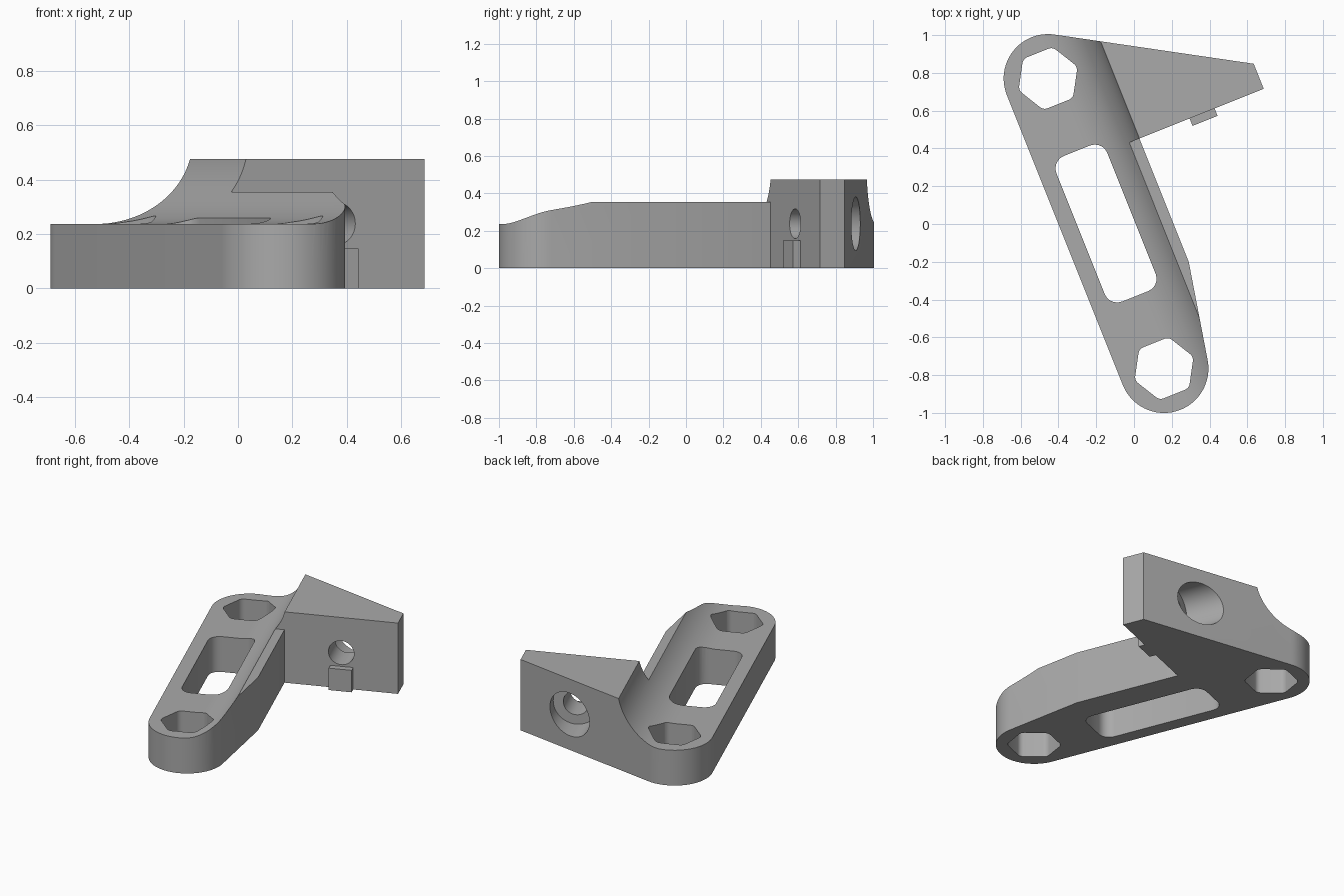
import bpy, bmesh, math

cube = bpy.data.objects.get("Cube")
if cube:
    bpy.data.objects.remove(cube, do_unlink=True)

grey = bpy.data.materials.new("plain grey")
grey.use_nodes = True
colour = (0.4, 0.4, 0.4, 1)
grey.diffuse_color = colour
grey.node_tree.nodes["Principled BSDF"].inputs["Base Color"].default_value = colour

# Main sizes, in a frame whose y axis runs along the bar
R = 0.235            # bar end radius, also low deck height
END = 0.827          # distance of end centres from the middle
SIDE = 0.331         # outer face of the raised rail
WALL = 0.352         # front face of the tall bracket
TOP, RAIL, DECK = 0.475, 0.355, 0.237
HOLE_X = 0.685


def arc(cx, cy, r, a0, a1, n=24):
    steps = [math.radians(a0 + (a1 - a0) * i / n) for i in range(n + 1)]
    return [(cx + r * math.cos(a), cy + r * math.sin(a)) for a in steps]


def prism(name, pts, lo, hi, axis="z"):
    """Extrude an outline along z, or an (x, z) outline along y."""
    bm = bmesh.new()
    place = (lambda p, t: (p[0], p[1], t)) if axis == "z" else (lambda p, t: (p[0], t, p[1]))
    a, b = [[bm.verts.new(place(p, t)) for p in pts] for t in (lo, hi)]
    bm.faces.new(a)
    bm.faces.new(b)
    for i in range(len(pts)):
        j = (i + 1) % len(pts)
        bm.faces.new((a[i], a[j], b[j], b[i]))
    bmesh.ops.recalc_face_normals(bm, faces=bm.faces)
    mesh = bpy.data.meshes.new(name)
    bm.to_mesh(mesh)
    bm.free()
    mesh.materials.append(grey)
    obj = bpy.data.objects.new(name, mesh)
    bpy.context.collection.objects.link(obj)
    return obj


def rounded(corners, r, n=5):
    """Round the corners of a convex counter-clockwise outline."""
    out = []
    k = len(corners)
    for i, (x, y) in enumerate(corners):
        px, py = corners[i - 1]
        nx, ny = corners[(i + 1) % k]
        a0 = math.atan2(y - py, x - px) - math.pi / 2
        turn = (math.atan2(ny - y, nx - x) - math.pi / 2 - a0) % math.tau
        mid, d = a0 + turn / 2, r / math.cos(turn / 2)
        cx, cy = x - d * math.cos(mid), y - d * math.sin(mid)
        out += arc(cx, cy, r, math.degrees(a0), math.degrees(a0 + turn), n)
    return out


def rect(x0, x1, y0, y1):
    return [(x0, y0), (x1, y0), (x1, y1), (x0, y1)]


def cut(target, cutter):
    cutter.hide_render = True
    mod = target.modifiers.new("cut", "BOOLEAN")
    mod.operation, mod.solver, mod.object = "DIFFERENCE", "EXACT", cutter
    bpy.context.view_layer.objects.active = target
    bpy.ops.object.modifier_apply(modifier=mod.name)
    bpy.data.objects.remove(cutter, do_unlink=True)


# Body outline: round bar ends, raised rail side and wedge-shaped bracket
outline = arc(0, END, R, 60, 180) + arc(0, -END, R, 180, 349.1, 32)
outline += [(SIDE, -WALL), (SIDE, WALL), (1.04, WALL), (1.04, 0.495)]
body = prism("bracket_body", outline, 0, TOP)

# Hollow sweep above the deck
sweep = [(-0.6, DECK)] + arc(0.03, DECK + 0.31, 0.31, -90, 0, 40) + [(0.34, 0.7), (-0.6, 0.7)]
cut(body, prism("sweep_cutter", sweep, -1.4, 1.4, "y"))

# Lower the rail in front of the bracket
cut(body, prism("rail_cutter", rect(-0.6, 0.5, -1.4, WALL), RAIL, 0.8))

# Slot and hexagonal sockets through the bar
cut(body, prism("slot_cutter", rounded(rect(-0.145, 0.145, -0.415, 0.415), 0.07), -0.1, 0.8))
for y in (-END, END):
    hexagon = arc(0, y, 0.168, 0, 300, 5)
    cut(body, prism("hex_cutter", rounded(hexagon, 0.04), -0.1, 0.8))

# Stepped bolt hole through the bracket
for r, lo, hi in ((0.08, 0.1, 0.65), (0.143, 0.53, 1.2)):
    ring = arc(HOLE_X, 0.238, r, 0, 360 * 47 / 48, 47)
    cut(body, prism("bolt_cutter", ring, lo, hi, "y"))

# Small locating tab under the bolt hole
tab = prism("locating_tab", rect(0.617, 0.76, 0.31, WALL), 0, 0.147)

# Turn the parts into place and shade them
for obj in (body, tab):
    obj.rotation_euler.z = math.radians(21.8)
    obj.location = (-0.148, 0.0025, 0)
    bpy.ops.object.select_all(action="DESELECT")
    obj.select_set(True)
    bpy.context.view_layer.objects.active = obj
    bpy.ops.object.shade_smooth_by_angle(angle=math.radians(30))
